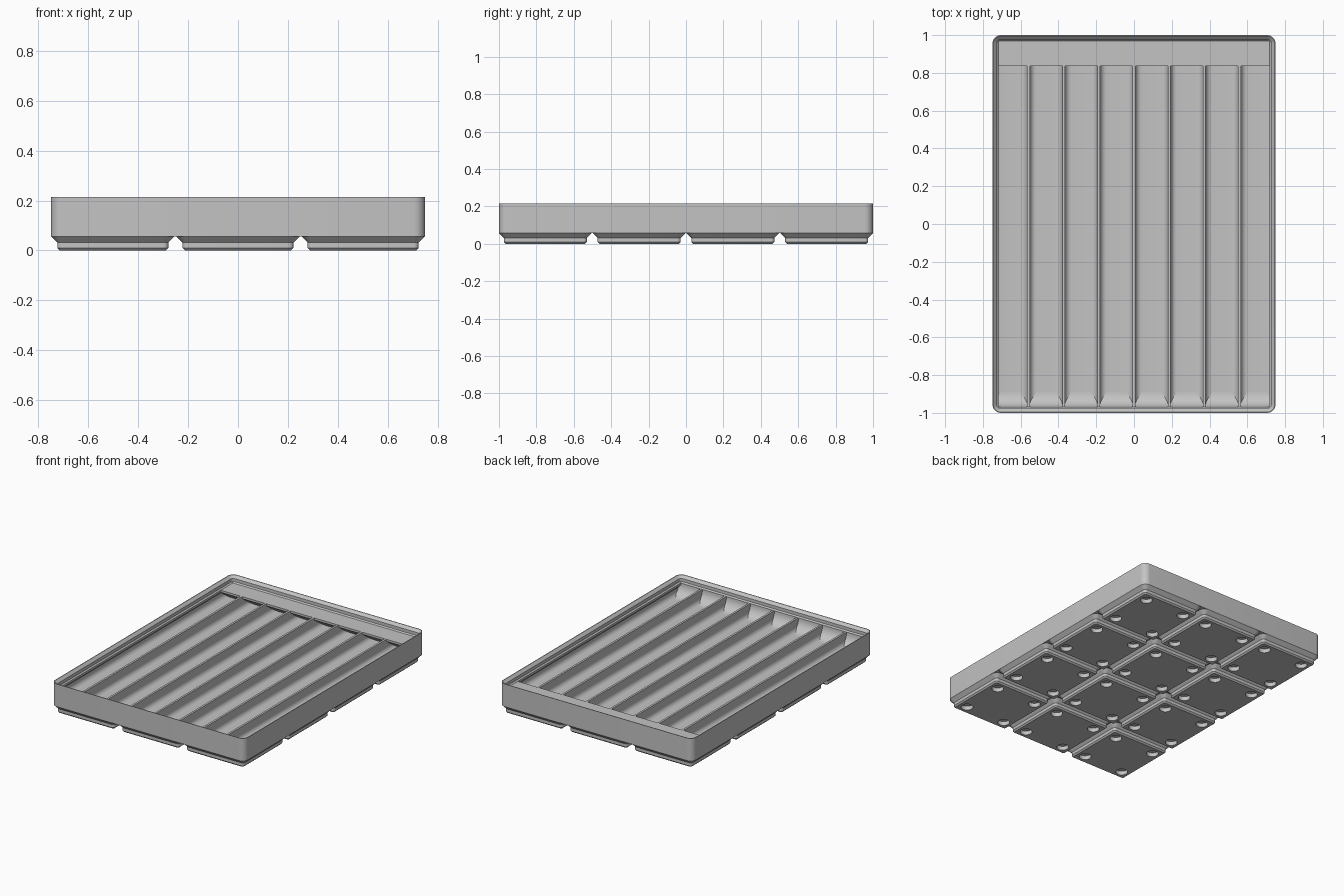
import bpy, bmesh, math
from mathutils import Vector

if "Cube" in bpy.data.objects:
    bpy.data.objects.remove(bpy.data.objects["Cube"], do_unlink=True)

S = 1 / 83.75            # millimetres to scene units
PITCH = 42               # foot spacing
HX, HY = 62.75, 83.75    # half size of the tray
FLOOR, DECK, TOP = 7, 14, 18

grey = bpy.data.materials.new("plain grey")
grey.use_nodes = True
grey.diffuse_color = (0.55, 0.55, 0.55, 1)
grey.node_tree.nodes["Principled BSDF"].inputs["Base Color"].default_value = grey.diffuse_color


def add_object(name, bm):
    bmesh.ops.recalc_face_normals(bm, faces=bm.faces)
    bmesh.ops.scale(bm, vec=(S, S, S), verts=bm.verts)
    mesh = bpy.data.meshes.new(name)
    bm.to_mesh(mesh)
    bm.free()
    mesh.materials.append(grey)
    obj = bpy.data.objects.new(name, mesh)
    bpy.context.collection.objects.link(obj)
    return obj


def arc(cx, cz, r, start, end, steps=8):
    angles = [math.radians(start + (end - start) * i / steps) for i in range(steps + 1)]
    return [(cx + r * math.cos(a), cz + r * math.sin(a)) for a in angles]


def loft(bm, hx, hy, radius, rings):
    """Stack rounded rectangles given as (inset, height) and cap both ends."""
    loops = []
    for inset, z in rings:
        r = radius - inset
        cx, cy = hx - radius, hy - radius
        pts = []
        for k, (sx, sy) in enumerate([(1, 1), (-1, 1), (-1, -1), (1, -1)]):
            pts += arc(sx * cx, sy * cy, r, 90 * k, 90 * k + 90)
        loops.append([bm.verts.new((x, y, z)) for x, y in pts])
    n = len(loops[0])
    for low, high in zip(loops, loops[1:]):
        for i in range(n):
            j = (i + 1) % n
            bm.faces.new((low[i], low[j], high[j], high[i]))
    bm.faces.new(loops[0])
    bm.faces.new(loops[-1])


def prism(bm, profile, axis, start, end):
    """Extrude a profile of (across, height) points along x or y."""
    def place(p, t):
        return (t, p[0], p[1]) if axis == "x" else (p[0], t, p[1])
    a = [bm.verts.new(place(p, start)) for p in profile]
    b = [bm.verts.new(place(p, end)) for p in profile]
    for i in range(len(a)):
        j = (i + 1) % len(a)
        bm.faces.new((a[i], a[j], b[j], b[i]))
    bm.faces.new(a)
    bm.faces.new(b)


def cut(obj, cutter):
    """Subtract the cutter and remove it."""
    cutter.hide_render = True
    mod = obj.modifiers.new("cut", "BOOLEAN")
    mod.operation = "DIFFERENCE"
    mod.solver = "EXACT"
    mod.object = cutter
    bpy.context.view_layer.update()
    result = bpy.data.meshes.new_from_object(obj.evaluated_get(bpy.context.evaluated_depsgraph_get()))
    obj.modifiers.clear()
    obj.data = result
    bpy.data.objects.remove(cutter, do_unlink=True)


def smooth(obj):
    bpy.ops.object.select_all(action="DESELECT")
    obj.select_set(True)
    bpy.context.view_layer.objects.active = obj
    bpy.ops.object.shade_smooth_by_angle(angle=math.radians(30))


# Tray body with its stepped stacking lip
bm = bmesh.new()
loft(bm, HX, HY, 3.75, [(0, 4.75), (0, TOP), (0.4, TOP), (1.9, TOP - 1.5),
                        (1.9, DECK + 0.7), (2.6, DECK)])
body = add_object("tray_body", bm)

# Eight long compartments with rounded bottoms, undercut below the side lips
WALL, DIVIDER, COUNT, FILLET = 0.95, 1.2, 8, 2.8
width = (2 * (HX - WALL) + DIVIDER) / COUNT
bm = bmesh.new()
for i in range(COUNT):
    left = -HX + WALL + i * width
    right = left + width - DIVIDER
    upper_left = [(left, DECK + 0.5)]
    upper_right = [(right, DECK + 0.5)]
    if i == 0:
        lip = left + 1.65
        upper_left = [(lip, DECK + 0.5), (lip, DECK - 1.2), (left, DECK - 2.85)]
    if i == COUNT - 1:
        lip = right - 1.65
        upper_right = [(left + width - DIVIDER, DECK - 2.85), (lip, DECK - 1.2), (lip, DECK + 0.5)]
    profile = (upper_left
               + arc(left + FILLET, FLOOR + FILLET, FILLET, 180, 270)
               + arc(right - FILLET, FLOOR + FILLET, FILLET, 270, 360)
               + upper_right)
    prism(bm, profile, "y", -HY + 2.6, HY - 2.6)
cut(body, add_object("compartment_cutter", bm))
smooth(body)

# Curved scoop along the front wall
SCOOP = 6.6
y0 = -HY + 2.6
bm = bmesh.new()
profile = [(y0 - 0.4, FLOOR - 0.3), (y0 - 0.4, FLOOR + SCOOP)]
profile += arc(y0 + SCOOP, FLOOR + SCOOP, SCOOP, 180, 270, 12)
profile += [(y0 + SCOOP, FLOOR - 0.3)]
prism(bm, profile, "x", -HX + 1.2, HX - 1.2)
smooth(add_object("front_scoop", bm))

# Label shelf along the back wall with a sloping underside
tip, back = HY - 13.8, HY - 2
bm = bmesh.new()
slope = math.tan(math.radians(36))
drop = DECK - 1.2
prism(bm, [(back, DECK + 0.02), (tip, DECK + 0.02), (tip, drop),
           (tip + (drop - FLOOR) / slope, FLOOR), (back, FLOOR)],
      "x", -HX + 2.3, HX - 2.3)
add_object("label_shelf", bm)

# One stepped foot with four magnet holes
bm = bmesh.new()
loft(bm, 20.75, 20.75, 3.75, [(2.95, 0), (2.15, 0.8), (2.15, 2.6), (0, 4.75)])
foot = add_object("foot", bm)
bm = bmesh.new()
for sx in (-1, 1):
    for sy in (-1, 1):
        hole = bmesh.ops.create_cone(bm, cap_ends=True, segments=32,
                                     radius1=3.25, radius2=3.25, depth=4.8)
        bmesh.ops.translate(bm, verts=hole["verts"], vec=Vector((13 * sx, 13 * sy, 0)))
cut(foot, add_object("magnet_hole_cutter", bm))
smooth(foot)

# Repeat the foot over a three by four grid
for col in range(3):
    for row in range(4):
        copy = bpy.data.objects.new(f"foot_{col + 1}_{row + 1}", foot.data)
        copy.location = ((col - 1) * PITCH * S, (row - 1.5) * PITCH * S, 0)
        bpy.context.collection.objects.link(copy)
bpy.data.objects.remove(foot, do_unlink=True)
